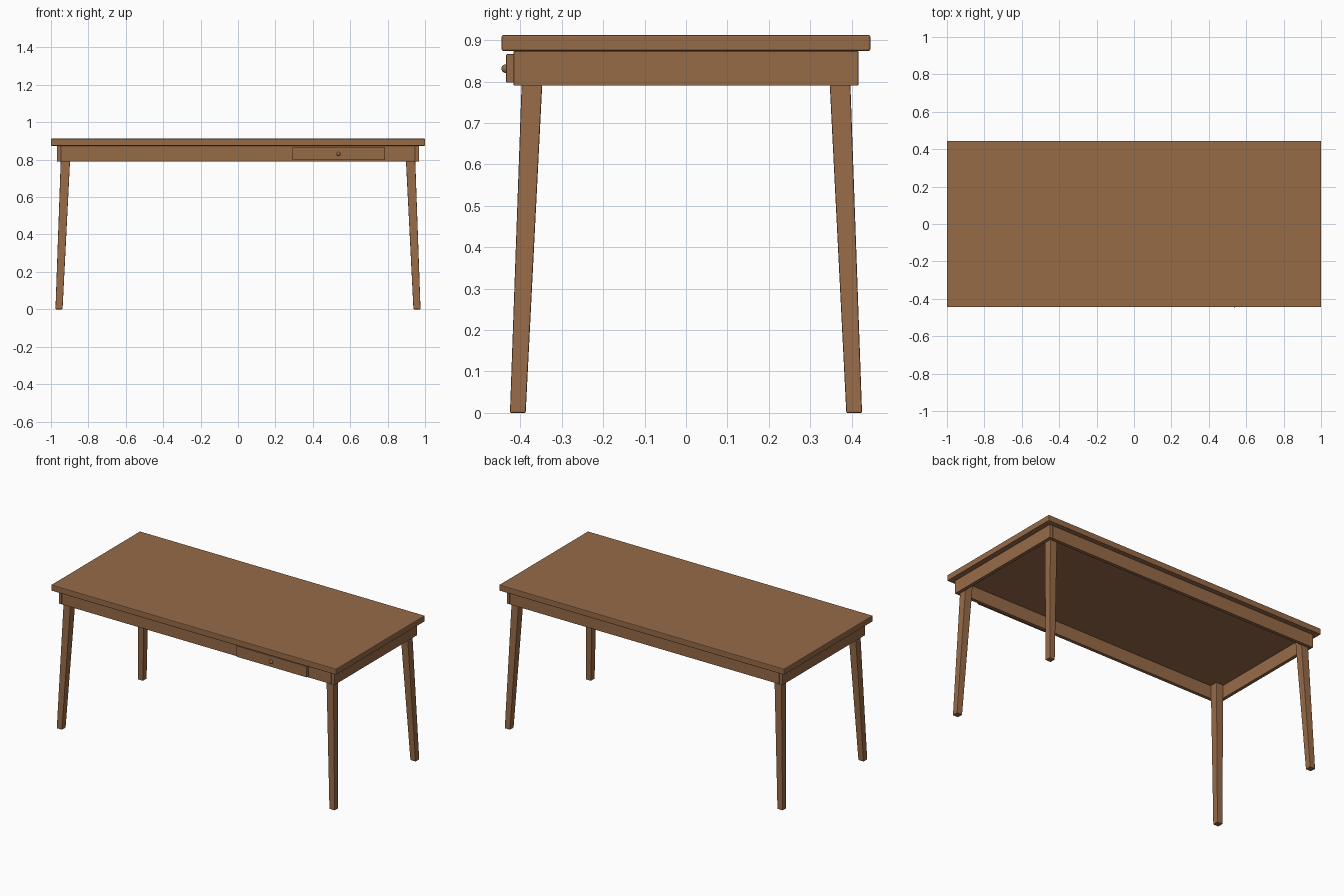
import bpy, bmesh

if "Cube" in bpy.data.objects:
    bpy.data.objects.remove(bpy.data.objects["Cube"])

wood = bpy.data.materials.new("brown wood")
wood.diffuse_color = (0.31, 0.145, 0.064, 1)
wood.use_nodes = True
wood.node_tree.nodes["Principled BSDF"].inputs["Base Color"].default_value = wood.diffuse_color


def prism(name, low, high, bevel):
    """Block between two rectangles given as (x0, x1, y0, y1, z)."""
    bm = bmesh.new()
    rings = []
    for x0, x1, y0, y1, z in (low, high):
        rings.append([bm.verts.new((x, y, z)) for x, y in
                      ((x0, y0), (x1, y0), (x1, y1), (x0, y1))])
    a, b = rings
    bm.faces.new(a[::-1])
    bm.faces.new(b)
    for i in range(4):
        j = (i + 1) % 4
        bm.faces.new((a[i], a[j], b[j], b[i]))
    bmesh.ops.recalc_face_normals(bm, faces=bm.faces)
    me = bpy.data.meshes.new(name)
    bm.to_mesh(me)
    bm.free()
    me.materials.append(wood)
    ob = bpy.data.objects.new(name, me)
    bpy.context.collection.objects.link(ob)
    mod = ob.modifiers.new("soft_edges", 'BEVEL')
    mod.width = bevel
    mod.segments = 2
    return ob


def box(name, x0, x1, y0, y1, z0, z1, bevel=0.002):
    return prism(name, (x0, x1, y0, y1, z0), (x0, x1, y0, y1, z1), bevel)


# Table top
box("table_top", -1, 1, -0.445, 0.445, 0.874, 0.912, 0.004)

# Apron: side rails run full depth, long rails fit between them
for side, s in (("left", -1), ("right", 1)):
    x = sorted((s * 0.946, s * 0.968))
    box(side + "_apron", *x, -0.416, 0.416, 0.79, 0.8735)
for side, s in (("front", -1), ("back", 1)):
    y = sorted((s * 0.394, s * 0.416))
    box(side + "_apron", -0.946, 0.946, *y, 0.79, 0.8735)

# Splayed, tapered legs, set inside the apron corners
for xn, sx in (("left", -1), ("right", 1)):
    for yn, sy in (("front", -1), ("back", 1)):
        low = (*sorted((sx * 0.938, sx * 0.976)), *sorted((sy * 0.387, sy * 0.425)), 0)
        high = (*sorted((sx * 0.894, sx * 0.945)), *sorted((sy * 0.343, sy * 0.394)), 0.8735)
        prism(f"{yn}_{xn}_leg", low, high, 0.003)

# Drawer front and round knob
box("drawer_front", 0.291, 0.786, -0.434, -0.415, 0.797, 0.866)
bpy.ops.mesh.primitive_uv_sphere_add(segments=24, ring_count=12, radius=0.0105,
                                     location=(0.538, -0.435, 0.831))
knob = bpy.context.object
knob.name = "drawer_knob"
knob.data.materials.append(wood)
bpy.ops.object.shade_smooth_by_angle()
